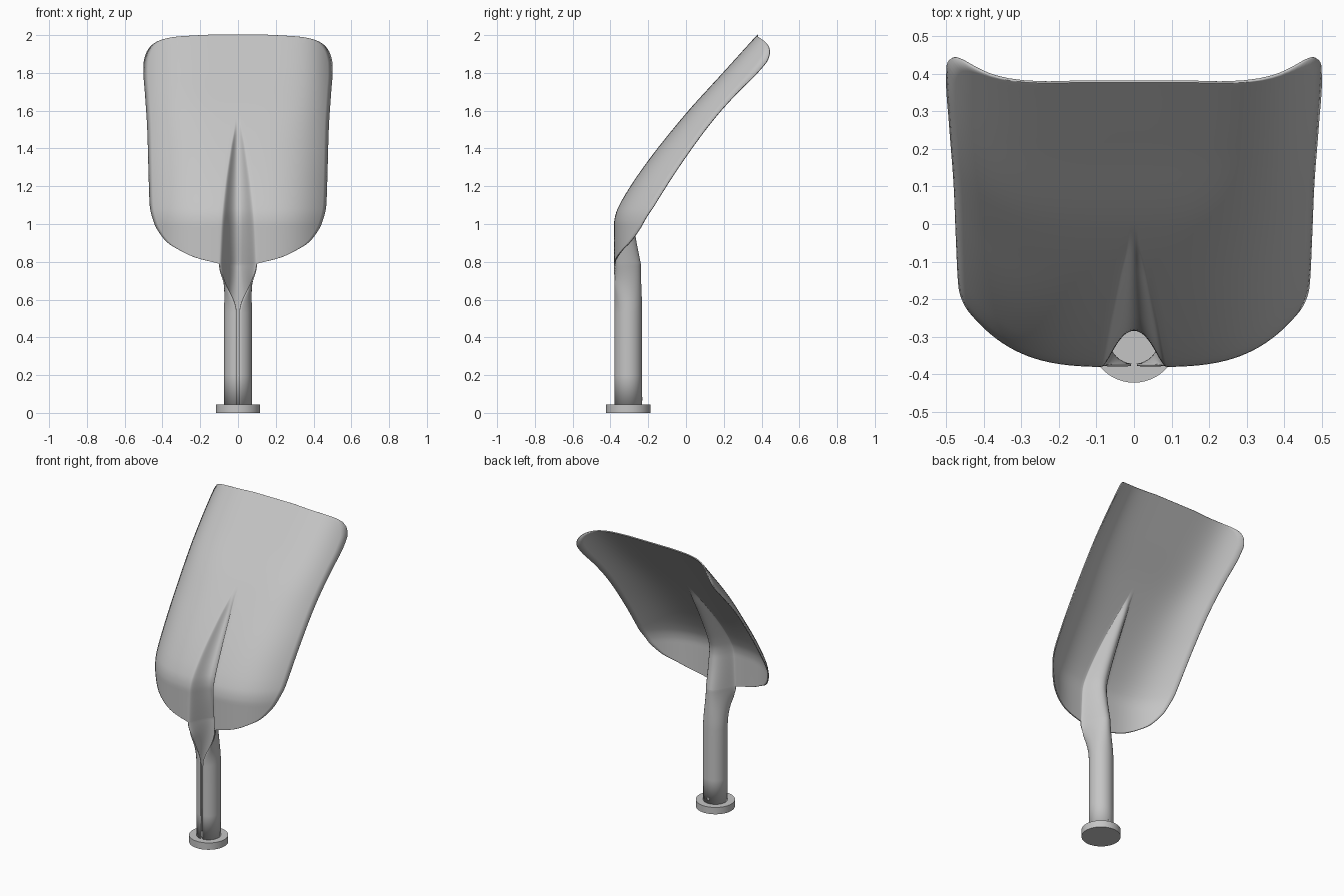
import bpy, bmesh
from math import sin, cos, pi

cube = bpy.data.objects.get("Cube")
if cube:
    bpy.data.objects.remove(cube, do_unlink=True)

steel = bpy.data.materials.new("grey_steel")
steel.use_nodes = True
colour = (0.56, 0.56, 0.56, 1)
steel.diffuse_color = colour
steel.node_tree.nodes["Principled BSDF"].inputs["Base Color"].default_value = colour


def curve(knots):
    """Smooth curve through (z, value) knots without overshoot."""
    n = len(knots)
    s = [(knots[i + 1][1] - knots[i][1]) / (knots[i + 1][0] - knots[i][0]) for i in range(n - 1)]
    mid = [2 * a * b / (a + b) if a * b > 0 else 0 for a, b in zip(s, s[1:])]
    m = [s[0]] + mid + [s[-1]]

    def value(z):
        z = min(max(z, knots[0][0]), knots[-1][0])
        i = next(k for k in range(n - 1) if z <= knots[k + 1][0])
        (z0, v0), (z1, v1) = knots[i], knots[i + 1]
        h = z1 - z0
        t = (z - z0) / h
        return (v0 * (1 + 2 * t) * (1 - t) ** 2 + h * m[i] * t * (1 - t) ** 2
                + v1 * t * t * (3 - 2 * t) + h * m[i + 1] * t * t * (t - 1))
    return value


def finish(obj, angle=40):
    obj.data.materials.append(steel)
    bpy.ops.object.select_all(action='DESELECT')
    obj.select_set(True)
    bpy.context.view_layer.objects.active = obj
    bpy.ops.object.shade_smooth_by_angle(angle=angle * pi / 180)


def cylinder(name, radius, depth, location, rotation=(0, 0, 0), sides=48):
    bpy.ops.mesh.primitive_cylinder_add(vertices=sides, radius=radius, depth=depth,
                                        location=location, rotation=rotation)
    obj = bpy.context.object
    obj.name = name
    finish(obj)


BASE, START, TOP = 0.79, 0.53, 2.0
TUBE_Y, TUBE_R = -0.306, 0.07

# Outline, spine and groove of the blade, by height
half_width = curve([(0.79, .1), (.8, .14), (.815, .2), (.83, .245), (.86, .305), (.9, .37),
                    (.95, .412), (1, .44), (1.1, .465), (1.3, .472), (1.5, .478), (1.7, .491),
                    (1.8, .498), (1.85, .497), (1.9, .485), (1.94, .46), (1.965, .425),
                    (1.98, .38), (1.99, .32), (2, .15)])
spine = curve([(.79, -.378), (1, -.378), (1.05, -.37), (1.1, -.349), (1.18, -.303),
               (1.33, -.2), (1.58, 0), (1.8, .199), (2, .38)])
groove_width = curve([(.79, .1), (1, .09), (1.2, .07), (1.4, .04), (1.56, .015), (2, .015)])
groove_depth = curve([(.79, .135), (.93, .108), (1.03, .094), (1.2, .072), (1.4, .036),
                      (1.56, 0), (2, 0)])
crown_width = curve([(.79, .465), (1.1, .465), (1.8, .5), (2, .5)])
crown_power = curve([(.79, 3.6), (1.4, 3.8), (1.8, 5.5), (2, 6)])


def crown(x, z):
    return 0.182 * (abs(x) / crown_width(z)) ** crown_power(z)


def groove_point(t, z):
    x = groove_width(z) * (t + 0.12 * sin(pi * t))
    return x, spine(z) + groove_depth(z) * cos(pi * t / 2) ** 2 + crown(x, z)


def socket_point(t, z):
    # Split tube that opens out into the blade groove
    a = pi * t * 0.965
    x0, y0 = TUBE_R * sin(a), TUBE_Y + TUBE_R * cos(a)
    x1, y1 = groove_point(t, BASE)
    f = min(max((z - START) / (BASE - START), 0), 1)
    f = f * f * (3 - 2 * f)
    return x0 + (x1 - x0) * f, y0 + (y1 - y0) * f


# Blade and socket: one pressed sheet, lofted row by row
GROOVE, SIDE, ROWS = 36, 20, 80
ts = [2 * i / GROOVE - 1 for i in range(GROOVE + 1)]
bm = bmesh.new()


def bridge(low, high):
    for i in range(len(low) - 1):
        bm.faces.new((low[i], low[i + 1], high[i + 1], high[i]))


socket_z = [0.04, 0.2, 0.36] + [START + (BASE - START) * i / 18 for i in range(18)]
rows = []
for z in socket_z:
    rows.append([bm.verts.new((*socket_point(t, z), z)) for t in ts])
for r in range(ROWS + 1):
    z = BASE + (TOP - BASE) * (1 - cos(pi * r / ROWS)) / 2
    g, h = groove_width(z), half_width(z)
    xs = [g + (h - g) * i / SIDE for i in range(1, SIDE + 1)]

    def wing(x):
        return bm.verts.new((x, spine(z) + crown(x, z), z))
    left = [wing(-x) for x in reversed(xs)]
    rows.append(left + [bm.verts.new((*groove_point(t, z), z)) for t in ts] + [wing(x) for x in xs])
for low, high in zip(rows, rows[1:]):
    if len(low) < len(high):
        high = high[SIDE:-SIDE]
    bridge(low, high)
bmesh.ops.remove_doubles(bm, verts=bm.verts, dist=1e-5)
bmesh.ops.recalc_face_normals(bm, faces=bm.faces)
mesh = bpy.data.meshes.new("blade_and_socket")
bm.to_mesh(mesh)
bm.free()
blade = bpy.data.objects.new("blade_and_socket", mesh)
bpy.context.collection.objects.link(blade)
finish(blade)
sheet = blade.modifiers.new("sheet_thickness", 'SOLIDIFY')
sheet.thickness = 0.007
sheet.offset = 0
# Thickness goes before the smoothing modifier, if there is one
blade.modifiers.move(len(blade.modifiers) - 1, 0)

# Collar at the foot of the socket, and the small rivet behind it
cylinder("socket_collar", 0.117, 0.045, (0, TUBE_Y, 0.0225))
cylinder("socket_rivet", 0.009, 0.008, (0, TUBE_Y + TUBE_R + 0.001, 0.075), (pi / 2, 0, 0), 16)
